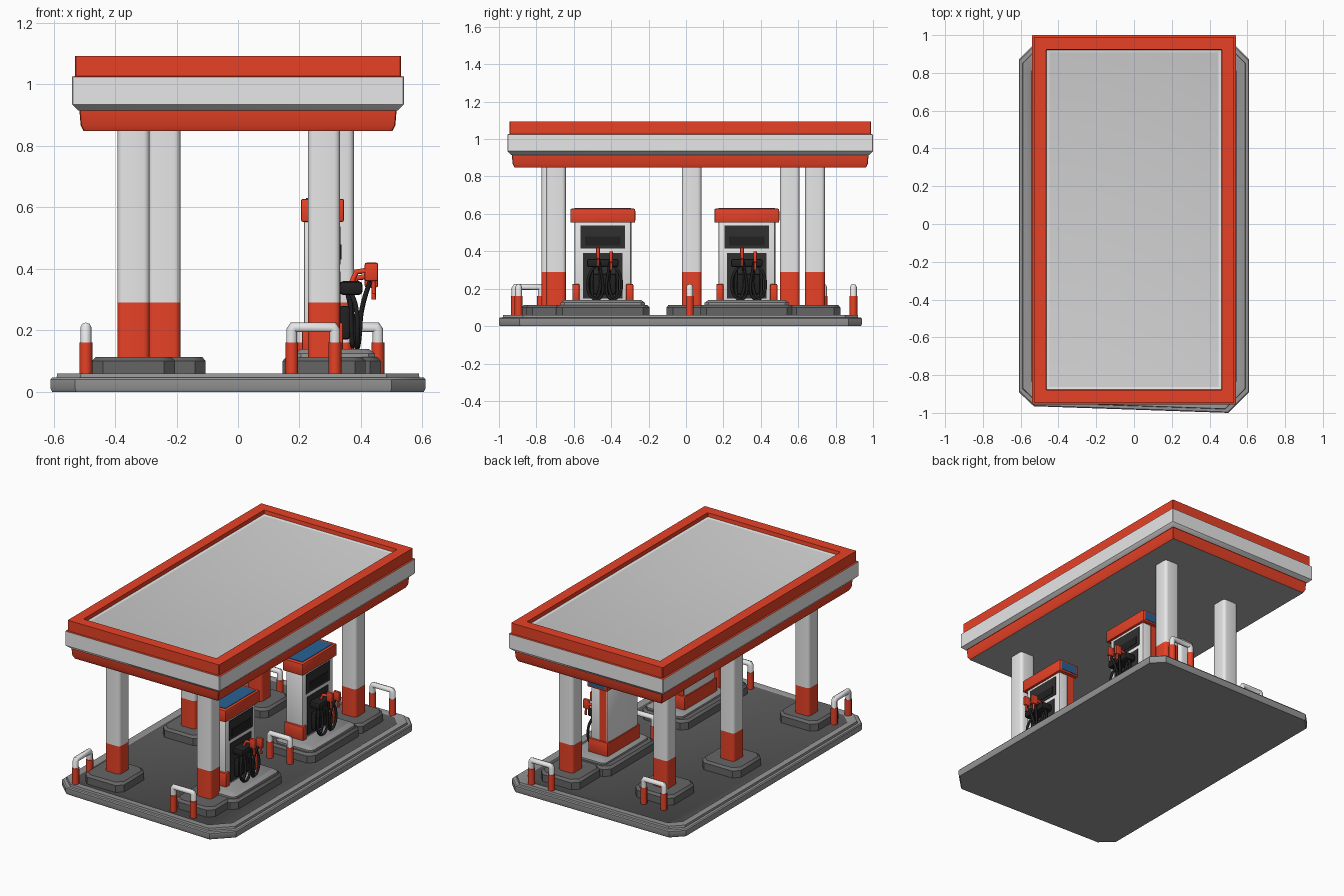
import bpy, bmesh, math
from mathutils import Vector

if "Cube" in bpy.data.objects:
    bpy.data.objects.remove(bpy.data.objects["Cube"])


def mat(name, r, g, b):
    m = bpy.data.materials.new(name)
    m.diffuse_color = (r, g, b, 1)
    m.use_nodes = True
    m.node_tree.nodes["Principled BSDF"].inputs["Base Color"].default_value = m.diffuse_color
    return m


RED = mat("red paint", 0.82, 0.055, 0.02)
WHITE = mat("white paint", 0.8, 0.8, 0.8)
PANEL = mat("roof panel grey", 0.64, 0.64, 0.64)
CEIL = mat("ceiling grey", 0.42, 0.42, 0.42)
KERB = mat("kerb grey", 0.31, 0.31, 0.31)
ASPHALT = mat("asphalt", 0.095, 0.095, 0.095)
PAD = mat("concrete pad", 0.13, 0.13, 0.13)
BLACK = mat("black rubber", 0.015, 0.015, 0.015)
SCREEN = mat("dark screen", 0.03, 0.03, 0.03)
BLUE = mat("blue panel", 0.02, 0.12, 0.29)


def finish(ob, angle=35):
    bpy.ops.object.select_all(action='DESELECT')
    ob.select_set(True)
    bpy.context.view_layer.objects.active = ob
    bpy.ops.object.shade_smooth_by_angle(angle=math.radians(angle))
    return ob


def loft(name, rings, bands, bottom, top):
    """Stack closed outlines; bands gives one material per step."""
    me = bpy.data.meshes.new(name)
    bm = bmesh.new()
    mats = []

    def slot(m):
        if m not in mats:
            mats.append(m)
            me.materials.append(m)
        return mats.index(m)

    vs = [[bm.verts.new(p) for p in r] for r in rings]
    n = len(rings[0])
    for a, b, m in zip(vs, vs[1:], bands):
        for i in range(n):
            j = (i + 1) % n
            bm.faces.new((a[i], a[j], b[j], b[i])).material_index = slot(m)
    bm.faces.new(vs[0][::-1]).material_index = slot(bottom)
    bm.faces.new(vs[-1]).material_index = slot(top)
    bm.to_mesh(me)
    bm.free()
    ob = bpy.data.objects.new(name, me)
    bpy.context.collection.objects.link(ob)
    return finish(ob)


def outline(cx, cy, hx, hy, c, z, seg=1):
    """Rectangle with cut (seg 1) or rounded corners."""
    pts = []
    for k, (sx, sy) in enumerate([(1, 1), (-1, 1), (-1, -1), (1, -1)]):
        for s in range(seg + 1):
            a = math.pi / 2 * (k + s / seg)
            pts.append((cx + sx * (hx - c) + c * math.cos(a),
                        cy + sy * (hy - c) + c * math.sin(a), z))
    return pts


def box(name, x, y, z, m, bevel=0.0):
    bm = bmesh.new()
    bmesh.ops.create_cube(bm, size=1)
    for v in bm.verts:
        v.co = Vector([(r[0] + r[1]) / 2 + c * (r[1] - r[0]) for r, c in zip((x, y, z), v.co)])
    if bevel:
        bmesh.ops.bevel(bm, geom=bm.edges[:], offset=bevel, segments=2, profile=0.5, affect='EDGES')
    me = bpy.data.meshes.new(name)
    bm.to_mesh(me)
    bm.free()
    me.materials.append(m)
    ob = bpy.data.objects.new(name, me)
    bpy.context.collection.objects.link(ob)
    return finish(ob)


def tube(name, pts, r, m, smooth=False):
    cu = bpy.data.curves.new(name, 'CURVE')
    cu.dimensions = '3D'
    cu.bevel_depth, cu.bevel_resolution, cu.resolution_u = r, 2, 6
    cu.use_fill_caps = True
    sp = cu.splines.new('NURBS' if smooth else 'POLY')
    sp.points.add(len(pts) - 1)
    for p, co in zip(sp.points, pts):
        p.co = (*co, 1)
    if smooth:
        sp.use_endpoint_u, sp.order_u = True, 3
    cu.materials.append(m)
    ob = bpy.data.objects.new(name, cu)
    bpy.context.collection.objects.link(ob)
    bpy.ops.object.select_all(action='DESELECT')
    ob.select_set(True)
    bpy.context.view_layer.objects.active = ob
    bpy.ops.object.convert(target='MESH')
    return finish(bpy.context.object, 50)


# Ground slab with cut corners, kerb rim and asphalt
BASE = [(.61, -.89), (.61, .87), (.54, .94), (-.54, .94),
        (-.61, .87), (-.61, -.89), (-.53, -.965), (.5, -1.0)]


def base_ring(d, z):
    return [(x * (1 - d / .61), -.03 + (y + .03) * (1 - d / .97), z) for x, y in BASE]


loft("ground_slab", [base_ring(.005, 0), base_ring(0, .01), base_ring(0, .04), base_ring(.005, .046),
                     base_ring(.02, .047), base_ring(.022, .06), base_ring(.06, .06), base_ring(.065, .056)],
     [KERB] * 7, KERB, ASPHALT)

# Canopy: red lower band, white fascia, red rim, recessed roof
prof = [(.038, .848), (.028, .868), (.024, .915), (.02, .916), (0, .935), (0, 1.025), (.01, 1.027),
        (.01, 1.093), (.075, 1.093), (.078, 1.07), (.092, 1.066)]
rings = [outline(0, .0225, .54 - d, .9775 - d, .003, z) for d, z in prof]
loft("canopy", rings, [RED, RED, RED, WHITE, WHITE, RED, RED, RED, RED, WHITE], CEIL, PANEL)

# Columns with red feet on cut-corner pads
for i, (x, y) in enumerate([(-.34, -.72), (-.34, .03), (-.24, .555), (.28, -.695), (.325, .69)]):
    h = .0525
    loft(f"column_{i}", [outline(x, y, h, h, .02, z, 4) for z in (.10, .29, .86)], [RED, WHITE], RED, WHITE)
    py = y - .025 if y < -.5 else y
    loft(f"column_pad_{i}", [outline(x, py, .135 - d, .135 - d, .035, z)
                             for d, z in ((0, .05), (0, .1), (.012, .114))], [PAD, PAD], PAD, PAD)

# Guard rails: centre and direction (1 = along x, 0 = along y)
for i, (x, y, ax) in enumerate([(-.495, -.845, 0), (.245, -.895, 1), (.28, .02, 1),
                                (.385, .895, 1), (-.29, .735, 1)]):
    dx, dy = (1, 0) if ax else (0, 1)
    path = [(-.07, .06), (-.07, .2), (-.064, .21), (.064, .21), (.07, .2), (.07, .06)]
    tube(f"guard_rail_{i}", [(x + s * dx, y + s * dy, z) for s, z in path], .018, WHITE)
    for s in (-.07, .07):
        tube(f"guard_rail_sleeve_{i}", [(x + s * dx, y + s * dy, .055), (x + s * dx, y + s * dy, .16)], .021, RED)

# Fuel pumps facing +x
for n, y in enumerate((-.445, .325)):
    def part(name, x, dy, z, m, bevel=0.0):
        return box(f"pump_{n}_{name}", x, (y + dy[0], y + dy[1]), z, m, bevel)

    loft(f"pump_{n}_island", [outline(.305, y, .16 - d, .25 - d, .035, z)
                              for d, z in ((0, .05), (0, .1), (.012, .114))], [PAD, PAD], PAD, PAD)
    loft(f"pump_{n}_plinth", [outline(.315, y, .13 - d, .225 - d, .02, z)
                              for d, z in ((0, .11), (0, .125), (.02, .14))], [KERB, KERB], KERB, KERB)
    part("body", (.215, .33), (-.15, .15), (.135, .56), WHITE, .006)
    # cap with blue top and end
    part("cap", (.205, .345), (-.173, .173), (.553, .628), RED, .006)
    part("cap_top_panel", (.222, .328), (-.15, .15), (.625, .631), BLUE)
    part("cap_end_panel", (.22, .33), (.17, .176), (.565, .616), BLUE)
    # display and lower service panel
    part("display", (.325, .334), (-.118, .118), (.415, .538), SCREEN)
    part("display_slot", (.33, .337), (-.095, .095), (.43, .48), BLACK)
    part("service_panel", (.325, .333), (-.105, .105), (.148, .392), SCREEN)
    # red corner guards, back skirt and end stripe
    for s in (-1, 1):
        part("corner_guard", (.208, .342), sorted((s * .125, s * .163)), (.135, .225), RED, .005)
    part("back_skirt", (.208, .217), (-.15, .15), (.14, .222), RED)
    part("end_stripe", (.222, .27), (.147, .153), (.2, .555), RED)
    # hose holster
    part("holster", (.33, .405), (-.085, .085), (.315, .36), BLACK, .012)
    part("hose_box", (.33, .365), (-.07, .07), (.17, .28), BLACK, .01)
    # hoses and nozzles
    for k, (dy, top) in enumerate(((-.025, .42), (.045, .40))):
        yy, s = y + dy, (-1, 1)[k]
        tube(f"pump_{n}_hose_{k}", [(.36, yy, .33), (.385, yy + s * .05, .30), (.39, yy + s * .06, .18),
                                    (.385, yy + s * .01, .13), (.395, yy - s * .03, .17),
                                    (.40, yy - s * .02, .28), (.43, yy, .36)], .008, BLACK, True)
        tube(f"pump_{n}_hose_loop_{k}", [(.35, yy, .35), (.375, yy - s * .02, .25), (.375, yy, .15),
                                         (.37, yy + s * .04, .15), (.365, yy + s * .03, .3)], .008, BLACK, True)
        box(f"pump_{n}_nozzle_{k}", (.412, .456), (yy - .01, yy + .01), (top - .06, top), RED, .006)
        tube(f"pump_{n}_nozzle_spout_{k}", [(.42, yy, top - .025), (.385, yy, top - .03),
                                            (.37, yy, top - .065)], .009, RED)
        tube(f"pump_{n}_nozzle_trigger_{k}", [(.44, yy, top - .05), (.442, yy, top - .1)], .007, RED)
